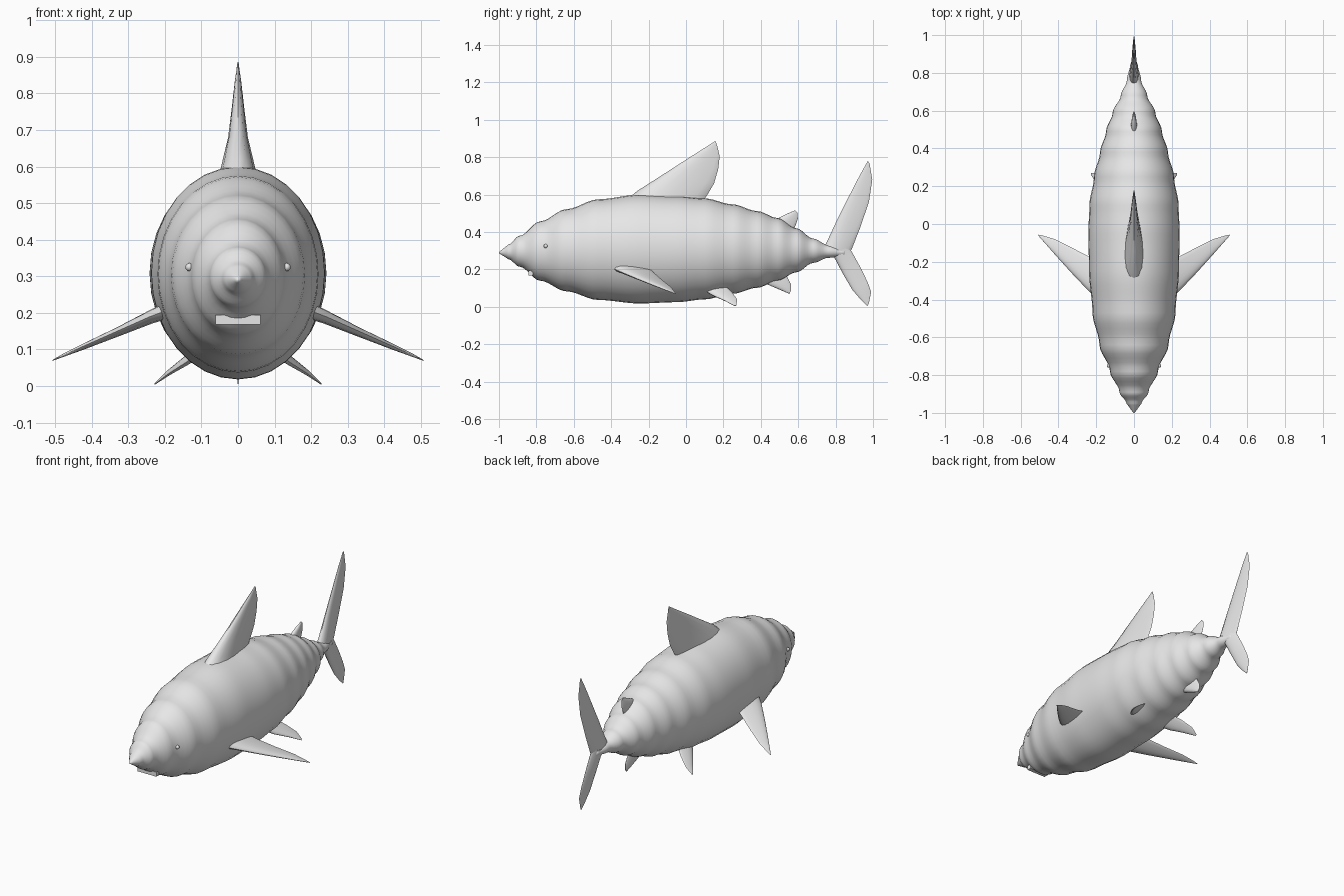
import bpy, bmesh, math
from mathutils import Vector

if "Cube" in bpy.data.objects:
    bpy.data.objects.remove(bpy.data.objects["Cube"])

grey = bpy.data.materials.new("light grey skin")
grey.diffuse_color = (0.8, 0.8, 0.8, 1)
grey.use_nodes = True
grey.node_tree.nodes["Principled BSDF"].inputs["Base Color"].default_value = grey.diffuse_color


def finish(bm, name, angle=50):
    bmesh.ops.recalc_face_normals(bm, faces=bm.faces)
    mesh = bpy.data.meshes.new(name)
    bm.to_mesh(mesh)
    bm.free()
    mesh.materials.append(grey)
    ob = bpy.data.objects.new(name, mesh)
    bpy.context.collection.objects.link(ob)
    bpy.ops.object.select_all(action='DESELECT')
    ob.select_set(True)
    bpy.context.view_layer.objects.active = ob
    bpy.ops.object.shade_smooth_by_angle(angle=math.radians(angle))
    return ob


def loft(rings, name, angle=50):
    bm = bmesh.new()
    rows = [[bm.verts.new(p) for p in ring] for ring in rings]
    n = len(rows[0])
    for a, b in zip(rows, rows[1:]):
        for i in range(n):
            j = (i + 1) % n
            bm.faces.new((a[i], a[j], b[j], b[i]))
    bm.faces.new(rows[0])
    bm.faces.new(rows[-1])
    return finish(bm, name, angle)


def fin(name, sections, normal=(1, 0, 0), side=1, n=16):
    """Teardrop sections given as leading point, trailing point, half thickness."""
    nv = Vector(normal).normalized()
    rings = []
    for lead, trail, t in sections:
        lead, trail = Vector(lead), Vector(trail)
        ring = []
        for k in range(n):
            a = 2 * math.pi * k / n
            c = (1 - math.cos(a)) / 2
            p = lead.lerp(trail, c) + nv * (t * math.sin(a) * 1.35 * (1 - 0.65 * c))
            ring.append((p.x * side, p.y, p.z))
        rings.append(ring)
    return loft(rings, name)


def flat_fin(name, rows):
    """Centre fin from rows of lead y, lead z, trail y, trail z, half thickness."""
    return fin(name, [((0, a, b), (0, c, d), t) for a, b, c, d, t in rows])


# Rippled body: y, top z, bottom z, half width, eased between stations
stations = [
    (-1.0, .293, .287, .003), (-.95, .333, .255, .04), (-.89, .38, .215, .077),
    (-.78, .457, .14, .127), (-.64, .522, .083, .183), (-.47, .575, .037, .22),
    (-.25, .6, .018, .238), (-.05, .592, .025, .242), (.1, .58, .04, .236),
    (.25, .548, .07, .212), (.38, .512, .102, .18), (.49, .475, .14, .148),
    (.59, .42, .185, .113), (.68, .365, .235, .07), (.76, .33, .262, .038),
    (.845, .31, .272, .02), (.865, .294, .284, .004)]
rings = []
STEPS, SIDES = 6, 32
for i, (a, b) in enumerate(zip(stations, stations[1:])):
    for s in range(STEPS + (i == len(stations) - 2)):
        u = s / STEPS
        e = u if i in (0, len(stations) - 2) else u * u * (3 - 2 * u)
        y = a[0] + (b[0] - a[0]) * u
        top, bot, w = (a[k] + (b[k] - a[k]) * e for k in (1, 2, 3))
        rings.append([(w * math.cos(2 * math.pi * k / SIDES), y,
                       (top + bot) / 2 + (top - bot) / 2 * math.sin(2 * math.pi * k / SIDES))
                      for k in range(SIDES)])
loft(rings, "body", 60)

# Fins on the centre line
flat_fin("dorsal_fin", [
    (-.32, .57, .08, .55, .055), (-.26, .62, .115, .60, .043), (-.15, .69, .15, .66, .027),
    (-.02, .774, .172, .735, .017), (.09, .844, .18, .805, .009), (.157, .887, .166, .865, .002)])
flat_fin("rear_dorsal_fin", [
    (.45, .43, .55, .39, .018), (.49, .473, .58, .42, .016),
    (.54, .498, .598, .47, .011), (.583, .516, .596, .502, .003)])
flat_fin("anal_fin", [
    (.41, .16, .52, .19, .018), (.43, .122, .54, .162, .016),
    (.50, .092, .562, .12, .011), (.552, .07, .562, .088, .003)])
flat_fin("tail_upper_lobe", [
    (.72, .29, .86, .28, .028), (.752, .345, .885, .305, .022), (.81, .47, .93, .42, .014),
    (.868, .585, .978, .56, .01), (.93, .705, .996, .68, .006), (.972, .78, .982, .765, .001)])
flat_fin("tail_lower_lobe", [
    (.77, .30, .875, .315, .024), (.795, .26, .892, .285, .018), (.84, .175, .936, .205, .012),
    (.89, .09, .972, .13, .008), (.935, .038, .99, .08, .005), (.97, .004, .978, .02, .001)])

# Paired fins and eyes
for side, label in ((1, "right"), (-1, "left")):
    fin("pectoral_fin_" + label, [
        ((.20, -.39, .205), (.20, -.19, .203), .022),
        ((.24, -.355, .19), (.24, -.172, .183), .018),
        ((.33, -.26, .15), (.33, -.125, .142), .012),
        ((.42, -.16, .11), (.42, -.08, .106), .008),
        ((.48, -.092, .083), (.48, -.062, .082), .004),
        ((.508, -.06, .07), (.506, -.056, .07), .001)], (.4, 0, .9), side)
    fin("pelvic_fin_" + label, [
        ((.11, .10, .09), (.11, .225, .1), .016),
        ((.14, .135, .066), (.14, .247, .078), .012),
        ((.19, .205, .034), (.19, .273, .04), .007),
        ((.228, .26, .005), (.226, .27, .008), .002)], (.55, 0, .83), side)
    bm = bmesh.new()
    bmesh.ops.create_uvsphere(bm, u_segments=12, v_segments=8, radius=.011)
    bmesh.ops.translate(bm, verts=bm.verts, vec=(.133 * side, -.75, .325))
    finish(bm, "eye_" + label)

# Mouth plate under the snout
bm = bmesh.new()
bmesh.ops.create_cube(bm, size=1)
bmesh.ops.scale(bm, verts=bm.verts, vec=(.122, .026, .026))
bmesh.ops.translate(bm, verts=bm.verts, vec=(0, -.83, .181))
finish(bm, "mouth", 30)
